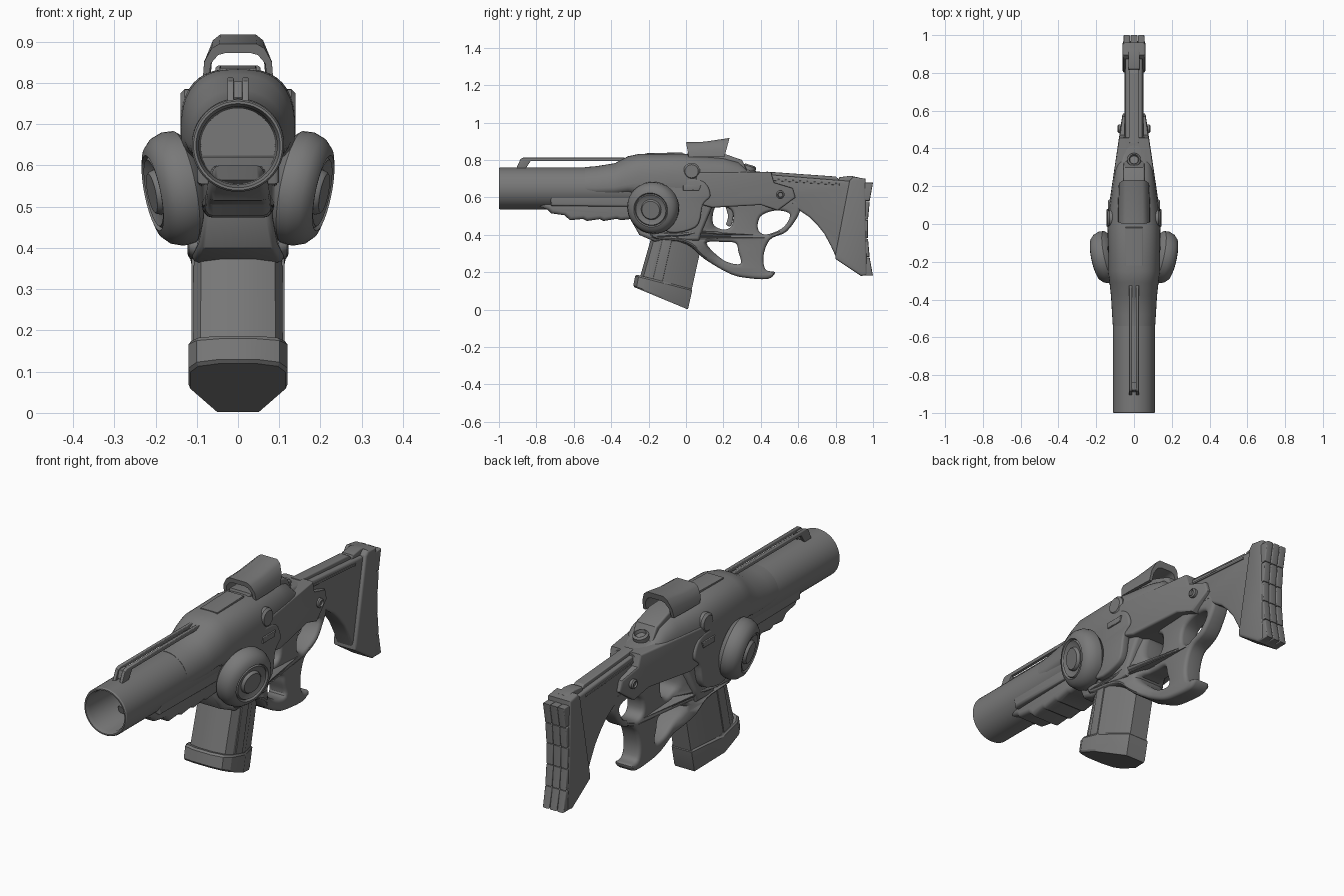
import bpy, bmesh, math
from mathutils import Vector, Matrix

if "Cube" in bpy.data.objects:
    bpy.data.objects.remove(bpy.data.objects["Cube"])

gunmetal = bpy.data.materials.new("gunmetal grey")
gunmetal.diffuse_color = (0.19, 0.19, 0.19, 1)
gunmetal.use_nodes = True
gunmetal.node_tree.nodes["Principled BSDF"].inputs["Base Color"].default_value = gunmetal.diffuse_color


def finish(name, mesh, angle=32):
    ob = bpy.data.objects.new(name, mesh)
    bpy.context.collection.objects.link(ob)
    mesh.materials.clear()
    mesh.materials.append(gunmetal)
    bpy.ops.object.select_all(action='DESELECT')
    ob.select_set(True)
    bpy.context.view_layer.objects.active = ob
    bpy.ops.object.shade_smooth_by_angle(angle=math.radians(angle))
    return ob


def from_bm(name, bm, angle=32):
    bmesh.ops.recalc_face_normals(bm, faces=bm.faces)
    me = bpy.data.meshes.new(name)
    bm.to_mesh(me)
    bm.free()
    return finish(name, me, angle)


def spline(pts, n=5):
    """Closed smooth curve through the points."""
    out, k = [], len(pts)
    for i in range(k):
        a, b, c, d = (Vector(pts[(i + j) % k]) for j in (-1, 0, 1, 2))
        for s in range(n):
            t = s / n
            out.append(0.5 * (2 * b + (c - a) * t + (2 * a - 5 * b + 4 * c - d) * t * t
                              + (3 * b - a - 3 * c + d) * t ** 3))
    return out


def interp(table, y):
    """Piecewise linear lookup."""
    if y <= table[0][0]:
        return table[0][1]
    for (a, va), (b, vb) in zip(table, table[1:]):
        if y <= b:
            return va + (vb - va) * (y - a) / (b - a)
    return table[-1][1]


def plate(name, loops, half, bevel=0.01, x=0.0, taper=None, res=2):
    """Side profile in (y, z), extra loops are holes, extruded along x."""
    cu = bpy.data.curves.new(name, 'CURVE')
    cu.dimensions, cu.fill_mode = '2D', 'BOTH'
    cu.extrude, cu.bevel_depth, cu.offset = half - bevel, bevel, -bevel
    cu.bevel_resolution = res
    for lp in loops:
        sp = cu.splines.new('POLY')
        sp.points.add(len(lp) - 1)
        for p, q in zip(sp.points, lp):
            p.co = (q[0], q[1], 0, 1)
        sp.use_cyclic_u = True
    tmp = bpy.data.objects.new(name, cu)
    bpy.context.collection.objects.link(tmp)
    bpy.context.view_layer.update()
    me = bpy.data.meshes.new_from_object(tmp.evaluated_get(bpy.context.evaluated_depsgraph_get()))
    bpy.data.objects.remove(tmp)
    for v in me.vertices:
        y, z, w = v.co
        v.co = (x + w * (interp(taper, y) / half if taper else 1), y, z)
    bm = bmesh.new()
    bm.from_mesh(me)
    bmesh.ops.remove_doubles(bm, verts=bm.verts, dist=1e-5)
    return from_bm(name, bm)


def loft(name, rings, angle=32):
    """Skin over matching closed rings with capped ends."""
    bm = bmesh.new()
    vs = [[bm.verts.new(p) for p in r] for r in rings]
    n = len(vs[0])
    for a, b in zip(vs, vs[1:]):
        for i in range(n):
            bm.faces.new((a[i], a[(i + 1) % n], b[(i + 1) % n], b[i]))
    bm.faces.new(vs[0])
    bm.faces.new(vs[-1])
    return from_bm(name, bm, angle)


def lathe(name, profile, centre, axis, n=48, angle=32):
    """Spin (radius, height) points about an axis."""
    m = Matrix.Translation(centre) @ Vector(axis).to_track_quat('Z', 'Y').to_matrix().to_4x4()
    return loft(name, [[m @ Vector((max(r, 1e-4) * math.cos(i * math.tau / n),
                                    max(r, 1e-4) * math.sin(i * math.tau / n), h))
                        for i in range(n)] for r, h in profile], angle)


# barrel with open bore
lathe("barrel", [(0, 0.5), (0.09, 0.5), (0.095, 0.02), (0.102, 0), (0.108, 0), (0.112, 0.006),
                 (0.112, 0.75), (0, 0.75)], (0, -1, 0.648), (0, 1, 0))

# upper body: rounded sections (y, centre z, half width, rise, drop, squareness)
stations = [(-0.54, .65, .112, .112, .06, 2), (-0.48, .65, .116, .117, .06, 2.1),
            (-0.38, .655, .122, .128, .06, 2.2), (-0.31, .67, .13, .15, .06, 2.4),
            (-0.25, .68, .138, .153, .09, 2.6), (-0.02, .68, .14, .155, .11, 2.7),
            (0.06, .68, .134, .145, .11, 2.7), (0.2, .68, .115, .135, .11, 2.7),
            (0.28, .68, .103, .115, .11, 2.8), (0.33, .66, .097, .085, .10, 3), (0.46, .65, .077, .08, .08, 3)]


def section(y, zc, w, up, down, n, k=40):
    ring = []
    for i in range(k):
        c, s = math.cos(i * math.tau / k), math.sin(i * math.tau / k)
        x = math.copysign(abs(c) ** (2 / n), c) * w
        z = math.copysign(abs(s) ** (2 / n), s)
        ring.append((x, y, zc + z * (up if z > 0 else down)))
    return ring


loft("upper_body", [section(*s) for s in stations])
plate("top_panel", [[(-.22, .82), (-.22, .836), (-.02, .841), (-.01, .82)]], .045, .003)

# ribbed lower handguard
plate("handguard", [[(-.83, .6), (-.82, .565), (-.74, .535), (-.72, .515), (-.65, .505), (-.62, .478), (-.55, .485),
                     (-.53, .474), (-.46, .484), (-.44, .474), (-.37, .486), (-.35, .478), (-.25, .49), (-.25, .6)]],
      .08, .02, taper=[(-.83, .06), (-.7, .078), (-.25, .09)])
plate("handguard_shoulder", [[(-.73, .62), (-.72, .555), (-.25, .55), (-.25, .63)]], .1, .012)

# twin top rail bars
for s in (-1, 1):
    plate("top_rail", [[(-.91, .75), (-.885, .805), (-.87, .813), (-.33, .813), (-.28, .78), (-.3, .76), (-.35, .795),
                        (-.83, .795), (-.86, .75)]], .008, .003, x=s * .018)
for y in (-.87, -.33):
    plate("rail_bridge", [[(y - .02, .765), (y - .01, .803), (y + .03, .803), (y + .02, .765)]], .014, .003)

# lower receiver and magazine well
plate("lower_receiver", [[(-.3, .62), (-.29, .47), (-.25, .4), (-.17, .365), (.07, .37), (.09, .43), (.14, .55),
                          (.14, .66), (-.2, .66)]], .11, .015,
      taper=[(-.3, .075), (-.24, .095), (-.15, .115), (.05, .115), (.14, .095)])
plate("rear_receiver", [[(.05, .57), (.14, .545), (.4, .56), (.49, .53), (.585, .6), (.57, .65), (.47, .68),
                         (.455, .735), (.05, .735)]], .1, .01,
      taper=[(.05, .138), (.25, .112), (.45, .08), (.59, .06)])
for s in (-1, 1):
    plate("side_cheek", [spline([(-.12, .67), (.02, .7), (.1, .68), (.13, .61), (.09, .56), (.05, .44), (-.12, .43)])],
          .02, .01, x=s * .118)
    plate("ejection_cover", [[(-.015, .637), (-.015, .665), (.08, .665), (.07, .637)]], .012, .004, x=s * .133)
    lathe("pivot_pin", [(0, 0), (.022, 0), (.022, .022), (.015, .028), (.012, .02), (0, .02)],
          (s * .06, .505, .615), (s, 0, 0), 20)
    lathe("selector_boss", [(0, 0), (.045, 0), (.045, .03), (.035, .04), (0, .04)],
          (s * .1, .03, .74), (s, 0, 0), 28)
    # big side drums
    lathe("side_drum", [(0, .066), (.048, .066), (.052, .062), (.055, .052), (.06, .052), (.082, .062), (.087, .056),
                        (.093, .064), (.112, .058), (.13, .04), (.14, .012), (.138, -.015), (.12, -.035), (.06, -.06),
                        (0, -.06)], (s * .146, -.175, .545), (s, -.22, -.2), 48)

# magazine, tapered to the rear; t runs front to rear
half_plan = [(.04, 0), (.092, .06), (.11, .18), (.11, .52), (.048, 1)]


def mag_ring(front, rear, scale):
    ring = []
    for s, pts in ((1, half_plan), (-1, half_plan[::-1])):
        for x, t in pts:
            p = Vector((0, *front)).lerp(Vector((0, *rear)), t)
            ring.append((s * x * scale, p.y, p.z))
    return ring


loft("magazine", [mag_ring((-.17, .44), (.1, .42), .97), mag_ring((-.25, .16), (.02, .06), .99)], 25)
loft("magazine_base", [mag_ring((-.262, .187), (.025, .112), 1.04), mag_ring((-.272, .18), (.033, .102), 1.09),
                       mag_ring((-.282, .13), (.013, .012), 1.09), mag_ring((-.276, .12), (.008, .002), 1.05)], 25)
for s in (-1, 1):
    plate("magazine_rib", [[(-.12, .4), (-.07, .4), (-.13, .13), (-.18, .15)]], .007, .003, x=s * .106)

# skeleton grip and trigger guard
plate("grip_frame", [
    spline([(.1, .58), (.085, .45), (-.05, .415), (-.18, .425), (-.17, .375), (0, .35), (.1, .27), (.24, .19),
            (.34, .168), (.44, .165), (.475, .2), (.425, .215), (.415, .29), (.45, .375), (.54, .42), (.61, .53),
            (.57, .6), (.3, .6)]),
    spline([(.155, .545), (.145, .46), (.2, .428), (.245, .45), (.25, .52), (.21, .55)]),
    spline([(.11, .355), (.2, .362), (.265, .355), (.28, .31), (.29, .245), (.2, .265)]),
    spline([(.4, .5), (.385, .43), (.43, .402), (.52, .44), (.555, .51), (.48, .53)])],
    .05, .018, taper=[(-.1, .122), (.06, .11), (.16, .05), (.6, .045)], res=3)
plate("trigger", [spline([(.21, .57), (.225, .5), (.215, .455), (.245, .455), (.255, .57)])], .014, .006)

# sight hood: arch in front section, swept back and upward
arch = [(.085, 0), (.082, .45), (.064, .86), (.045, 1), (-.045, 1), (-.064, .86), (-.082, .45), (-.085, 0),
        (-.07, 0), (-.066, .4), (-.048, .66), (-.03, .72), (.03, .72), (.048, .66), (.066, .4), (.07, 0)]
loft("sight_hood", [[(x * w, y + h * lean, .815 + h * tall) for x, h in arch]
                    for y, lean, tall, w in ((.015, -.015, .08, 1), (.1, 0, .083, 1), (.205, .028, .103, .95))], 40)
plate("sight_base", [[(0, .8), (.01, .842), (.2, .835), (.3, .8), (.33, .74), (.1, .74)]], .055, .008)
lathe("rear_peep", [(0, 0), (.036, 0), (.036, .022), (.026, .03), (.022, .015), (0, .015)],
      (0, .335, .745), (0, .3, 1), 28)
plate("rear_sight_block", [[(.24, .76), (.25, .815), (.28, .805), (.3, .76)]], .045, .005)

# shoulder stock
plate("stock", [[(.4, .725), (.84, .69), (.95, .68), (.94, .25), (.8, .285), (.775, .34), (.74, .405), (.7, .455),
                 (.66, .495), (.6, .535), (.5, .57), (.4, .6)]], .045, .012)
plate("stock_ridge", [[(.42, .7), (.43, .738), (.8, .712), (.84, .68)]], .025, .005)
for s in (-1, 1):
    plate("stock_groove_strip", [[(.46, .69), (.46, .7), (.82, .675), (.82, .665)]], .005, .002, x=s * .044)
plate("butt_frame", [[(.875, .69), (.895, .71), (.96, .7), (.965, .4), (.97, .185), (.935, .18), (.8, .27),
                      (.8, .3)]], .06, .012)
plate("stock_latch", [[(.81, .68), (.82, .708), (.88, .716), (.93, .705), (.93, .68)]], .03, .006)

# segmented rubber butt pad following a shallow inward curve
def pad_y(z):
    return .972 + .028 * min(1, abs(z - .43) / .25) ** 2


steps = [.182 + .5 * i / 5 for i in range(6)]
for a, b in zip(steps, steps[1:]):
    for x, w in ((-.038, .018), (0, .019), (.038, .018)):
        plate("butt_pad_segment", [[(.94, a), (pad_y(a), a), (pad_y(b), b - .003), (.94, b - .003)]], w, .006, x=x)
